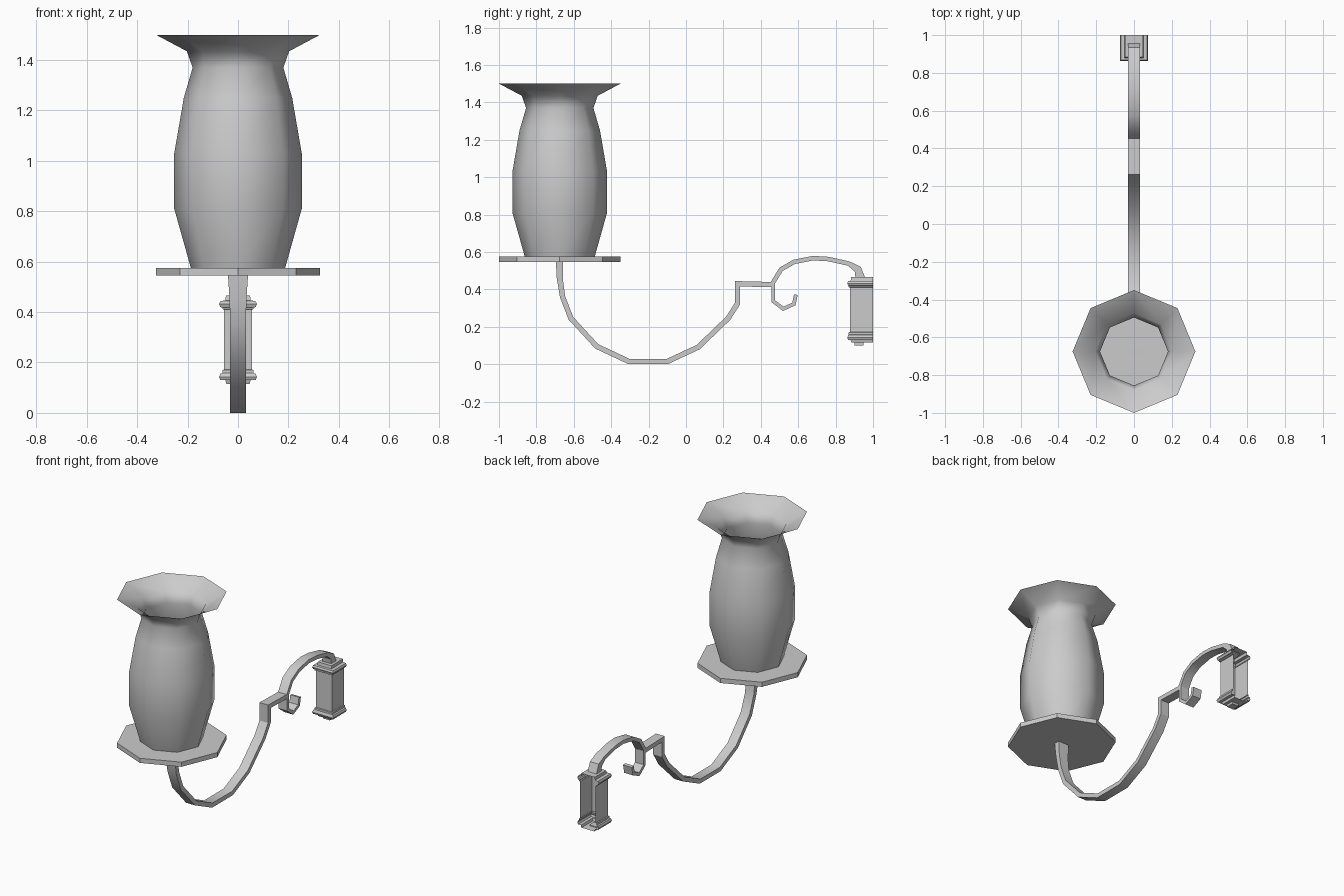
import bpy, bmesh, math
from mathutils import Vector

if "Cube" in bpy.data.objects:
    bpy.data.objects.remove(bpy.data.objects["Cube"])

CY = -0.675  # y of the shade axis


def finish(bm, name, smooth=None, normals=True):
    if normals:
        bmesh.ops.recalc_face_normals(bm, faces=bm.faces)
    me = bpy.data.meshes.new(name)
    bm.to_mesh(me)
    bm.free()
    ob = bpy.data.objects.new(name, me)
    bpy.context.collection.objects.link(ob)
    if smooth:
        bpy.ops.object.select_all(action='DESELECT')
        ob.select_set(True)
        bpy.context.view_layer.objects.active = ob
        bpy.ops.object.shade_smooth_by_angle(angle=math.radians(smooth))
    return ob


def bridge(bm, rings, closed):
    for a, b in zip(rings, rings[1:]):
        n = len(a)
        for i in range(n if closed else n - 1):
            j = (i + 1) % n
            bm.faces.new((a[i], a[j], b[j], b[i]))


def lathe(name, profile, caps=False, smooth=None):
    """Eight-sided turned part around the shade axis."""
    bm = bmesh.new()
    rings = [[bm.verts.new((r * math.cos(k * math.pi / 4),
                            CY + r * math.sin(k * math.pi / 4), z))
              for k in range(8)] for r, z in profile]
    bridge(bm, rings, True)
    if caps:
        bm.faces.new(rings[0])
        bm.faces.new(rings[-1])
    return finish(bm, name, smooth)


def strap(name, pts):
    """Flat bar swept along (y, z, half thickness, half width) points."""
    bm = bmesh.new()
    rings = []
    P = [Vector(p[:2]) for p in pts]
    for i, (y, z, t, w) in enumerate(pts):
        d0 = (P[i] - P[max(i - 1, 0)]).normalized()
        d1 = (P[min(i + 1, len(P) - 1)] - P[i]).normalized()
        d = (d0 + d1).normalized()
        n = Vector((-d.y, d.x))
        ref = d1 if d1.length else d0
        n *= t / max(0.5, abs(d.dot(ref)))     # mitred corner
        rings.append([bm.verts.new((sx * w, y + s * n.x, z + s * n.y))
                      for sx, s in ((-1, -1), (1, -1), (1, 1), (-1, 1))])
    bridge(bm, rings, True)
    bm.faces.new(rings[0])
    bm.faces.new(rings[-1])
    return finish(bm, name, 30)


# Flared glass shade, open at the top
lathe("shade", [(0.187, 0.575), (0.253, 0.81), (0.253, 1.03), (0.215, 1.25),
                (0.18, 1.37), (0.203, 1.435), (0.325, 1.5)], smooth=50)

# Octagonal plate under the shade
lathe("shade_plate", [(0.325, 0.545), (0.325, 0.575)], caps=True)

# Main arm from the plate to the joint
T, W = 0.014, 0.031
main = [(-0.66, 0.36), (-0.615, 0.245), (-0.477, 0.095), (-0.305, 0.014 + 0.006),
        (-0.1, 0.02), (0.065, 0.091), (0.225, 0.245), (0.276, 0.325),
        (0.276, 0.43), (0.47, 0.425)]
main[3], main[4] = (-0.305, 0.0143), (-0.1, 0.0143)
strap("main_arm", [(-0.677, 0.578, 0.02, 0.042), (-0.675, 0.46, 0.016, 0.034)]
      + [(y, z, T, W) for y, z in main])

# Upper arch running into the wall bracket
arch = [(0.455, 0.42), (0.508, 0.507), (0.578, 0.547), (0.68, 0.567),
        (0.762, 0.562), (0.87, 0.538)]
strap("upper_arch", [(y, z, 0.012, W) for y, z in arch]
      + [(0.918, 0.508, 0.019, W), (0.933, 0.455, 0.026, W)])

# Curled hook under the joint
hook = [(0.466, 0.43), (0.466, 0.337), (0.52, 0.296), (0.577, 0.322), (0.587, 0.372)]
strap("hook", [(y, z, 0.01, W) for y, z in hook])

# Wall bracket: moulded hollow case, open at the back
bm = bmesh.new()
profile = [(0.046, 0.885, 0.115), (0.05, 0.88, 0.130), (0.07, 0.867, 0.130),
           (0.075, 0.862, 0.142), (0.07, 0.867, 0.155), (0.062, 0.870, 0.158),
           (0.062, 0.870, 0.170), (0.056, 0.877, 0.172), (0.056, 0.877, 0.410),
           (0.062, 0.870, 0.412), (0.062, 0.870, 0.418), (0.07, 0.867, 0.420),
           (0.075, 0.862, 0.432), (0.07, 0.867, 0.444), (0.05, 0.88, 0.446),
           (0.048, 0.883, 0.465)]
rings = [[bm.verts.new(v) for v in ((-w, 1, z), (-w, y, z), (w, y, z), (w, 1, z))]
         for w, y, z in profile]
bridge(bm, rings, False)
bm.faces.new(rings[0][::-1])
bm.faces.new(rings[-1])
finish(bm, "wall_bracket", normals=False)

# Small nut below the bracket
bm = bmesh.new()
bmesh.ops.create_cube(bm, size=1)
for v in bm.verts:
    v.co = Vector((v.co.x * 0.05, 0.925 + v.co.y * 0.05, 0.11 + v.co.z * 0.02))
finish(bm, "bracket_nut")
